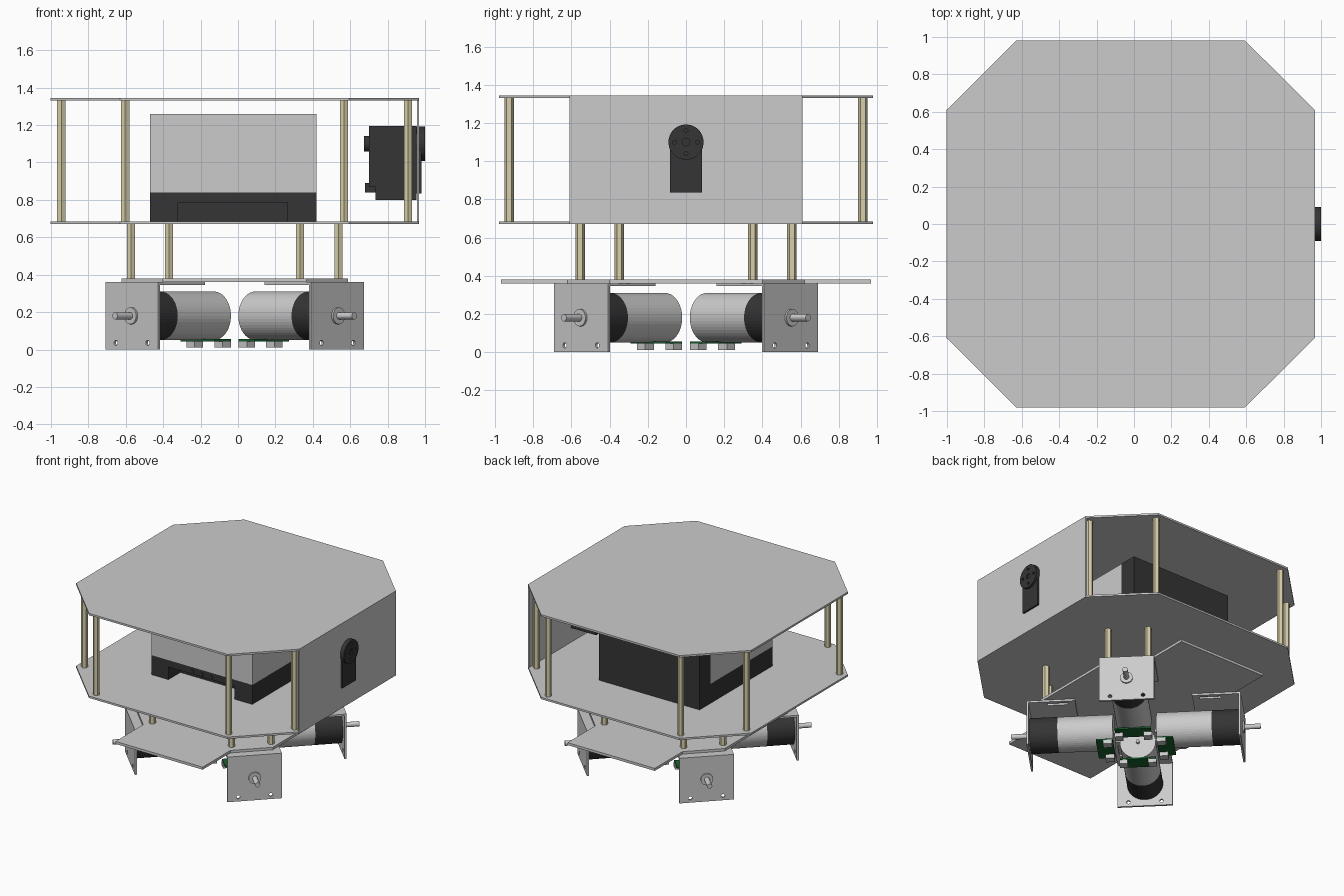
import bpy, bmesh, math
from mathutils import Matrix, Vector

if "Cube" in bpy.data.objects:
    bpy.data.objects.remove(bpy.data.objects["Cube"])

CX = -0.018                      # the chassis is centred slightly left of the origin


def material(name, rgb):
    m = bpy.data.materials.new(name)
    m.diffuse_color = (*rgb, 1)
    m.use_nodes = True
    m.node_tree.nodes["Principled BSDF"].inputs["Base Color"].default_value = m.diffuse_color
    return m


DARK = material("dark", (0.035, 0.035, 0.035))
TAN = material("brass", (0.68, 0.62, 0.40))
GREEN = material("board_green", (0.01, 0.12, 0.03))


def box(lo, hi):
    def add(bm):
        size = [h - l for l, h in zip(lo, hi)]
        mid = [(h + l) / 2 for l, h in zip(lo, hi)]
        bmesh.ops.create_cube(bm, size=1, matrix=Matrix.Translation(mid) @ Matrix.Diagonal((*size, 1)))
    return add


def rod(p, q, r, n=48):
    def add(bm):
        p0, p1 = Vector(p), Vector(q)
        d = p1 - p0
        rot = d.to_track_quat('Z', 'Y').to_matrix().to_4x4()
        bmesh.ops.create_cone(bm, cap_ends=True, segments=n, radius1=r, radius2=r, depth=d.length,
                              matrix=Matrix.Translation((p0 + p1) / 2) @ rot)
    return add


def prism(points, z0, z1):
    def add(bm):
        f = bm.faces.new([bm.verts.new((x, y, z0)) for x, y in points])
        top = bmesh.ops.extrude_face_region(bm, geom=[f])['geom']
        verts = [v for v in top if isinstance(v, bmesh.types.BMVert)]
        bmesh.ops.translate(bm, verts=verts, vec=(0, 0, z1 - z0))
        bmesh.ops.recalc_face_normals(bm, faces=bm.faces)
    return add


def part(name, shapes, mat=None, matrix=Matrix()):
    bm = bmesh.new()
    for s in shapes:
        s(bm)
    me = bpy.data.meshes.new(name)
    bm.to_mesh(me)
    bm.free()
    ob = bpy.data.objects.new(name, me)
    ob.matrix_world = matrix
    if mat:
        me.materials.append(mat)
    bpy.context.collection.objects.link(ob)
    return ob


def cut(ob, shapes, matrix=Matrix()):
    c = part(ob.name + "_cutter", shapes, None, matrix)
    c.hide_render = True
    c.hide_set(True)
    mod = ob.modifiers.new("cut", 'BOOLEAN')
    mod.operation, mod.object, mod.solver = 'DIFFERENCE', c, 'EXACT'


def mirrored(quarter):
    """Outline from the points of the +x +y quarter, listed counter-clockwise."""
    q = list(quarter)
    half = q + [(-x, y) for x, y in reversed(q)]
    return [(x + CX, y) for x, y in half + [(-x, -y) for x, y in half]]


# Deck plates and side panel
octagon = mirrored([(0.984, 0.61), (0.612, 0.98)])
part("top_plate", [prism(octagon, 1.33, 1.345)])
part("middle_plate", [prism(octagon, 0.67, 0.685)])
part("right_panel", [box((0.956, -0.61, 0.67), (0.968, 0.61, 1.345))])
part("base_plate", [prism(mirrored([(0.605, 0.40), (0.385, 0.62), (0.385, 0.97)]), 0.36, 0.38)])

# Hexagonal standoffs
for label, u, v, z0, z1 in (("upper", 0.927, 0.585, 0.685, 1.33), ("lower", 0.555, 0.35, 0.38, 0.67)):
    for a, b in ((u, v), (v, u)):
        for sx in (-1, 1):
            for sy in (-1, 1):
                x, y = CX + sx * a, sy * b
                part(label + "_standoff", [rod((x, y, z0), (x, y, z1), 0.025, 6)], TAN)

# Four diagonal motor units, built along local +x
Z = 0.18
for i in range(4):
    m = Matrix.Translation((CX, 0, 0)) @ Matrix.Rotation(math.radians(45 + 90 * i), 4, 'Z')
    part("motor_can", [rod((0.158, 0, Z), (0.56, 0, Z), 0.13),
                       rod((0.135, 0, Z), (0.16, 0, Z), 0.013, 16)], None, m)
    part("gearbox", [rod((0.56, 0, Z), (0.764, 0, Z), 0.13)], DARK, m)
    part("shaft", [rod((0.76, 0, Z), (0.79, 0, Z), 0.045, 32),
                   rod((0.76, 0, Z), (0.905, 0, Z), 0.019, 24)], None, m)

    # L bracket with screw holes and flange slots
    profile = [(0.425, 0.345), (0.763, 0.345), (0.763, 0), (0.778, 0), (0.778, 0.36), (0.425, 0.36)]
    stand = Matrix.Rotation(math.radians(90), 4, 'X')       # local y becomes z
    bracket = part("motor_bracket", [prism(profile, -0.2, 0.2)], None, m @ stand)
    holes = [rod((0.74, s * 0.12, 0.035), (0.80, s * 0.12, 0.035), 0.014, 20) for s in (-1, 1)]
    slots = [box((0.48, s * 0.16 - 0.013, 0.33), (0.63, s * 0.16 + 0.013, 0.3595)) for s in (-1, 1)]
    cut(bracket, holes + slots, m)

    # Encoder board and its connectors under the motor
    part("encoder_board", [box((0.158, -0.13, 0.044), (0.28, 0.13, 0.056))], GREEN, m)
    part("board_connectors", [box((0.163, s * 0.105 - 0.03, 0.012), (0.228, s * 0.105 + 0.03, 0.044))
                              for s in (-1, 1)], None, m)

# Main unit: dark base with front recess, dark back, grey body
base = part("unit_base", [box((-0.47, -0.42, 0.685), (0.42, 0.36, 0.84))], DARK)
cut(base, [box((-0.32, -0.5, 0.6), (0.265, -0.27, 0.785))])
part("unit_back", [box((-0.47, 0.36, 0.685), (0.42, 0.50, 1.26))], DARK)
part("unit_body", [box((-0.47, -0.42, 0.84), (0.42, 0.36, 1.26))])
part("unit_buttons", [rod((x, -0.425, 0.805), (x, -0.41, 0.805), 0.016, 20)
                      for x in (-0.11, -0.027, 0.056)], DARK)

# Servo behind the right panel, its face passing through it
part("servo_body", [box((0.70, -0.085, 0.87), (0.955, 0.085, 1.195)),
                    box((0.735, -0.085, 0.80), (0.955, 0.085, 0.87)),
                    box((0.74, -0.092, 0.81), (0.93, 0.092, 1.08)),
                    box((0.68, -0.05, 0.84), (0.74, 0.05, 0.89)),
                    rod((0.675, 0, 1.10), (0.71, 0, 1.10), 0.042, 32)], DARK)
part("servo_face", [box((0.95, -0.083, 0.835), (0.982, 0.083, 1.10))], DARK)
horn = part("servo_horn", [rod((0.95, 0, 1.10), (1.0, 0, 1.10), 0.092, 48)], DARK)
cut(horn, [rod((0.985, 0.06 * math.cos(a), 1.10 + 0.06 * math.sin(a)),
               (1.02, 0.06 * math.cos(a), 1.10 + 0.06 * math.sin(a)), 0.01, 12)
           for a in (0, math.pi / 2, math.pi, -math.pi / 2)]
    + [rod((0.99, 0, 1.10), (1.02, 0, 1.10), 0.02, 20)])
